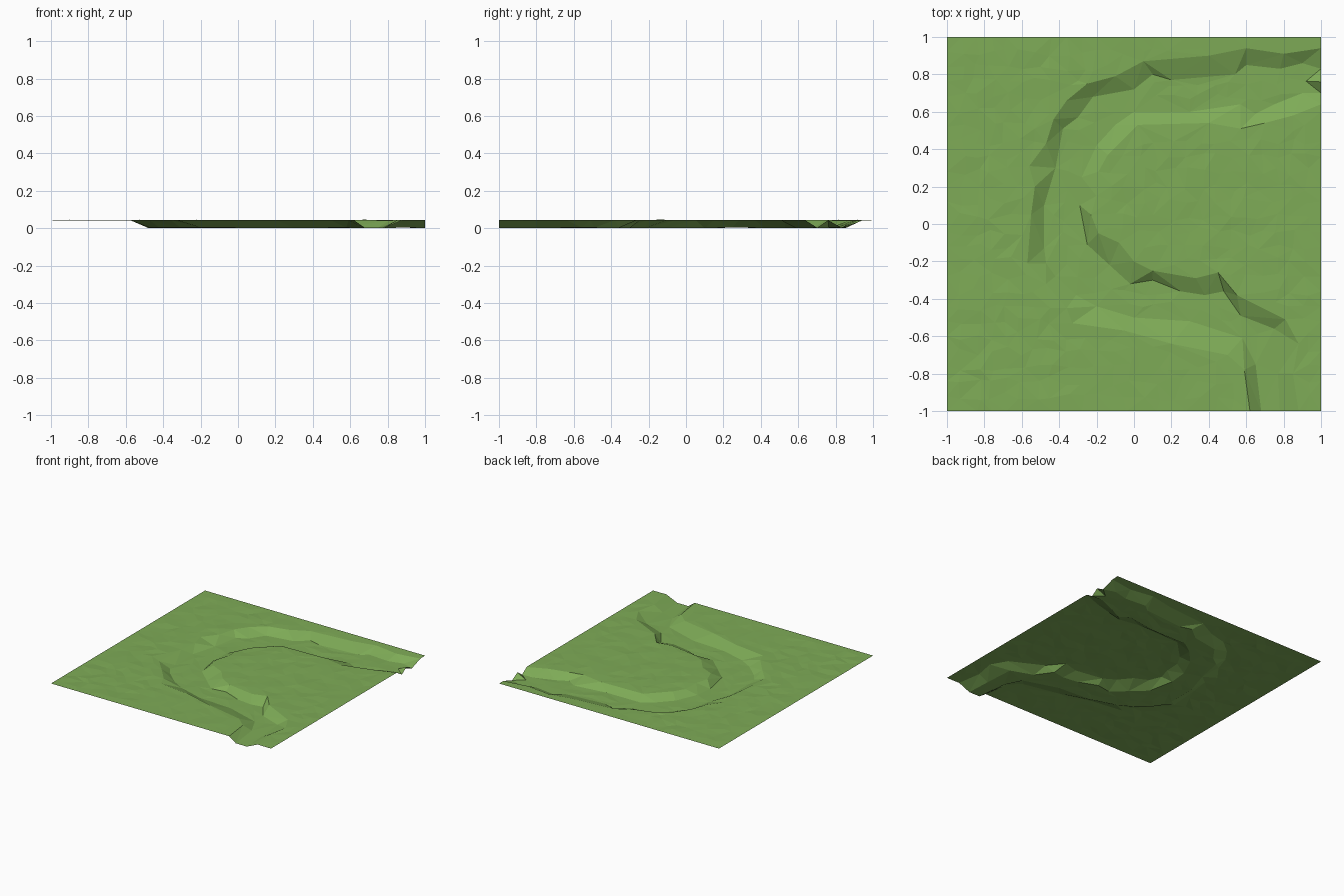
import bpy
import random
from mathutils import Vector
from mathutils.geometry import delaunay_2d_cdt, intersect_point_line

random.seed(4)
if "Cube" in bpy.data.objects:
    bpy.data.objects.remove(bpy.data.objects["Cube"], do_unlink=True)

GROUND, BED, STEP = 0.043, 0.003, 0.08

# Channel outlines, from the right edge round the bend to the front edge
outer_rim = [(1, .94), (.8, .91), (.6, .94), (.4, .9), (.05, .87), (-.1, .79),
             (-.25, .75), (-.36, .66), (-.43, .56), (-.47, .43), (-.56, .31),
             (-.53, .2), (-.55, .05), (-.57, -.21), (-.47, -.32), (-.36, -.45),
             (-.33, -.53), (-.05, -.57), (.2, -.64), (.5, -.7), (.59, -.78),
             (.62, -1)]
outer_foot = [(1, .83), (.9, .86), (.78, .83), (.6, .85), (.54, .8), (.2, .77),
              (.1, .8), (0, .72), (-.22, .68), (-.3, .57), (-.38, .51),
              (-.42, .3), (-.48, .1), (-.48, -.13), (-.47, -.21), (-.42, -.28),
              (-.31, -.38), (-.2, -.44), (0, -.5), (.3, -.52), (.58, -.61),
              (.65, -.75), (.68, -1)]
inner_foot = [(1, .7), (.9, .7), (.75, .64), (.65, .59), (.57, .64), (.3, .6),
              (0, .6), (-.1, .53), (-.2, .42), (-.28, .25), (-.29, .1),
              (-.25, -.11), (-.13, -.22), (-.02, -.32), (.1, -.3), (.25, -.36),
              (.38, -.38), (.48, -.36), (.57, -.49), (.75, -.56), (.77, -.8),
              (.78, -1)]
inner_rim = [(1, .64), (.85, .58), (.7, .54), (.57, .51), (.4, .54), (.02, .53),
             (-.14, .37), (-.19, .28), (-.2, .15), (-.23, .05), (-.19, -.05),
             (-.08, -.1), (0, -.2), (.1, -.25), (.33, -.29), (.45, -.26),
             (.55, -.38), (.81, -.51), (.88, -.64), (.85, -.8), (.88, -1)]


def inside(x, y, outline):
    """Even-odd test of a point against a closed outline."""
    hit = False
    for (ax, ay), (bx, by) in zip(outline, outline[1:] + outline[:1]):
        if (ay > y) != (by > y) and x < ax + (y - ay) * (bx - ax) / (by - ay):
            hit = not hit
    return hit


def near(x, y, line, limit):
    """True when a point lies closer to a line than the limit."""
    p = Vector((x, y))
    for a, b in zip(line, line[1:]):
        a, b = Vector(a), Vector(b)
        q, t = intersect_point_line(p, a, b)
        q = a.lerp(b, min(max(t, 0), 1))
        if (p - q.to_2d()).length < limit:
            return True
    return False


def flat_material(name, colour):
    mat = bpy.data.materials.new(name)
    mat.use_nodes = True
    mat.diffuse_color = colour
    shader = next(n for n in mat.node_tree.nodes if n.type == 'BSDF_PRINCIPLED')
    shader.inputs["Base Color"].default_value = colour
    shader.inputs["Roughness"].default_value = 0.9
    return mat


points, heights, edges = [], [], []


def add_point(x, y, z):
    points.append(Vector((x, y)))
    heights.append(z)


# Bank lines become fixed edges of the sheet
lines = [(outer_rim, GROUND), (outer_foot, BED), (inner_foot, BED), (inner_rim, GROUND)]
for line, height in lines:
    first = len(points)
    for x, y in line:
        add_point(x, y, max(0, height + random.uniform(-.003, .002)))
    edges += [(i, i + 1) for i in range(first, len(points) - 1)]

# Loose grid of slightly uneven points over meadow and channel bed
rim_area = outer_rim + inner_rim[::-1]
bed_area = outer_foot + inner_foot[::-1]
count = round(2 / STEP)
for i in range(count + 1):
    for j in range(count + 1):
        x, y = i * STEP - 1, j * STEP - 1
        border = i in (0, count) or j in (0, count)
        if not border:
            x += random.uniform(-.3, .3) * STEP
            y += random.uniform(-.3, .3) * STEP
        in_bed = inside(x, y, bed_area)
        if inside(x, y, rim_area) and not in_bed:
            continue
        if any(near(x, y, line, STEP * .4) for line, _ in lines):
            continue
        bump = 0 if border else random.uniform(-.0025, .0025)
        add_point(x, y, (BED if in_bed else GROUND) + bump)

# Triangulate in plan, then lift every point to its height
flat, _, tris, sources, _, _ = delaunay_2d_cdt(points, edges, [], 0, 1e-5)
verts = []
for p, source in zip(flat, sources):
    verts.append((p.x, p.y, heights[source[0]] if source else GROUND))
low = min(v[2] for v in verts)
verts = [(x, y, z - low) for x, y, z in verts]

# Keep faces turned upward and drop slivers along the border
faces = []
for tri in tris:
    a, b, c = (flat[k] for k in tri)
    area = (b - a).cross(c - a)
    if abs(area) > 1e-6:
        faces.append(tri if area > 0 else tri[::-1])

mesh = bpy.data.meshes.new("meadow_with_channel")
mesh.from_pydata(verts, [], faces)
mesh.update()
mesh.materials.append(flat_material("grass green", (.21, .41, .095, 1)))
meadow = bpy.data.objects.new("meadow_with_channel", mesh)
bpy.context.collection.objects.link(meadow)
